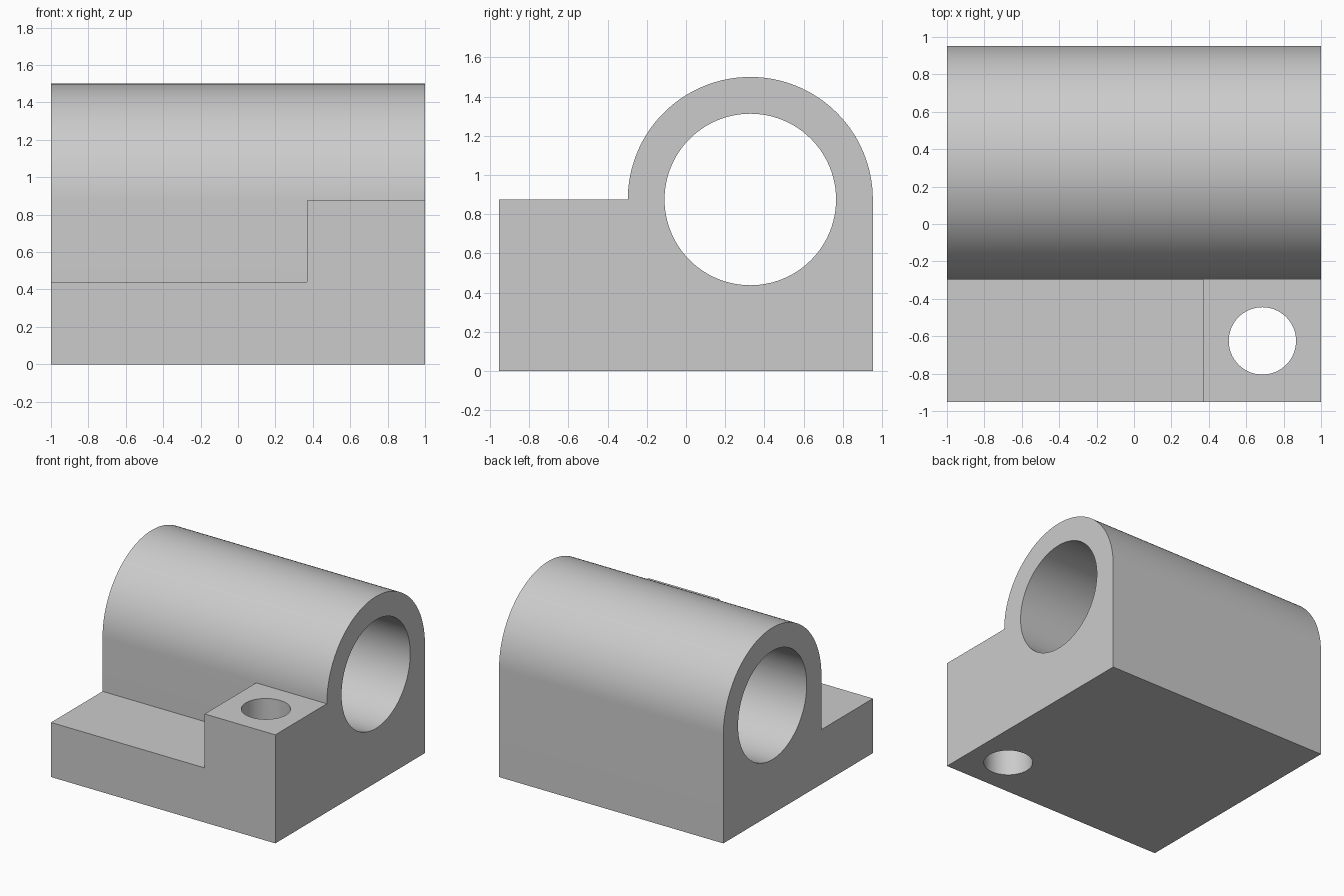
import bpy, bmesh
from math import sin, cos, pi, radians

if "Cube" in bpy.data.objects:
    bpy.data.objects.remove(bpy.data.objects["Cube"])

CY, CZ, R = 0.328, 0.875, 0.625      # barrel axis and outer radius
BACK, FRONT = 0.953, -0.953


def prism(name, profile, x0, x1):
    """Extrude a (y, z) profile along x."""
    bm = bmesh.new()
    face = bm.faces.new([bm.verts.new((x0, y, z)) for y, z in profile])
    ext = bmesh.ops.extrude_face_region(bm, geom=[face])
    verts = [v for v in ext["geom"] if isinstance(v, bmesh.types.BMVert)]
    bmesh.ops.translate(bm, verts=verts, vec=(x1 - x0, 0, 0))
    bmesh.ops.recalc_face_normals(bm, faces=bm.faces)
    mesh = bpy.data.meshes.new(name)
    bm.to_mesh(mesh)
    bm.free()
    ob = bpy.data.objects.new(name, mesh)
    bpy.context.collection.objects.link(ob)
    return ob


def cylinder(name, radius, depth, loc, rot=(0, 0, 0), sides=96):
    bpy.ops.mesh.primitive_cylinder_add(vertices=sides, radius=radius, depth=depth,
                                        location=loc, rotation=rot)
    ob = bpy.context.object
    ob.name = name
    return ob


def cut(target, cutter):
    cutter.hide_render = True
    mod = target.modifiers.new(cutter.name, 'BOOLEAN')
    mod.operation = 'DIFFERENCE'
    mod.solver = 'EXACT'
    mod.object = cutter
    bpy.context.view_layer.objects.active = target
    bpy.ops.object.modifier_apply(modifier=mod.name)
    bpy.data.objects.remove(cutter)


# Housing: foot block with a rounded barrel along the back
arc = [(CY + R * cos(pi * i / 64), CZ + R * sin(pi * i / 64)) for i in range(65)]
body = prism("bearing_housing", [(FRONT, 0), (BACK, 0)] + arc + [(FRONT, CZ)], -1, 1)

# Lowered ledge beside the bolt lug
wall = CY - R
cut(body, prism("ledge_cutter", [(-1.2, 0.44), (wall, 0.44), (wall, 1.0), (-1.2, 1.0)], -1.2, 0.37))

# Barrel bore and vertical bolt hole
cut(body, cylinder("bore_cutter", 0.4375, 3, (0, CY, CZ), (0, pi / 2, 0)))
cut(body, cylinder("bolt_hole_cutter", 0.18, 3, (0.6865, -0.625, 0.5), sides=64))

# Smooth curved walls, sharp edges kept
bpy.ops.object.select_all(action='DESELECT')
body.select_set(True)
bpy.context.view_layer.objects.active = body
bpy.ops.object.shade_smooth_by_angle(angle=radians(30))
